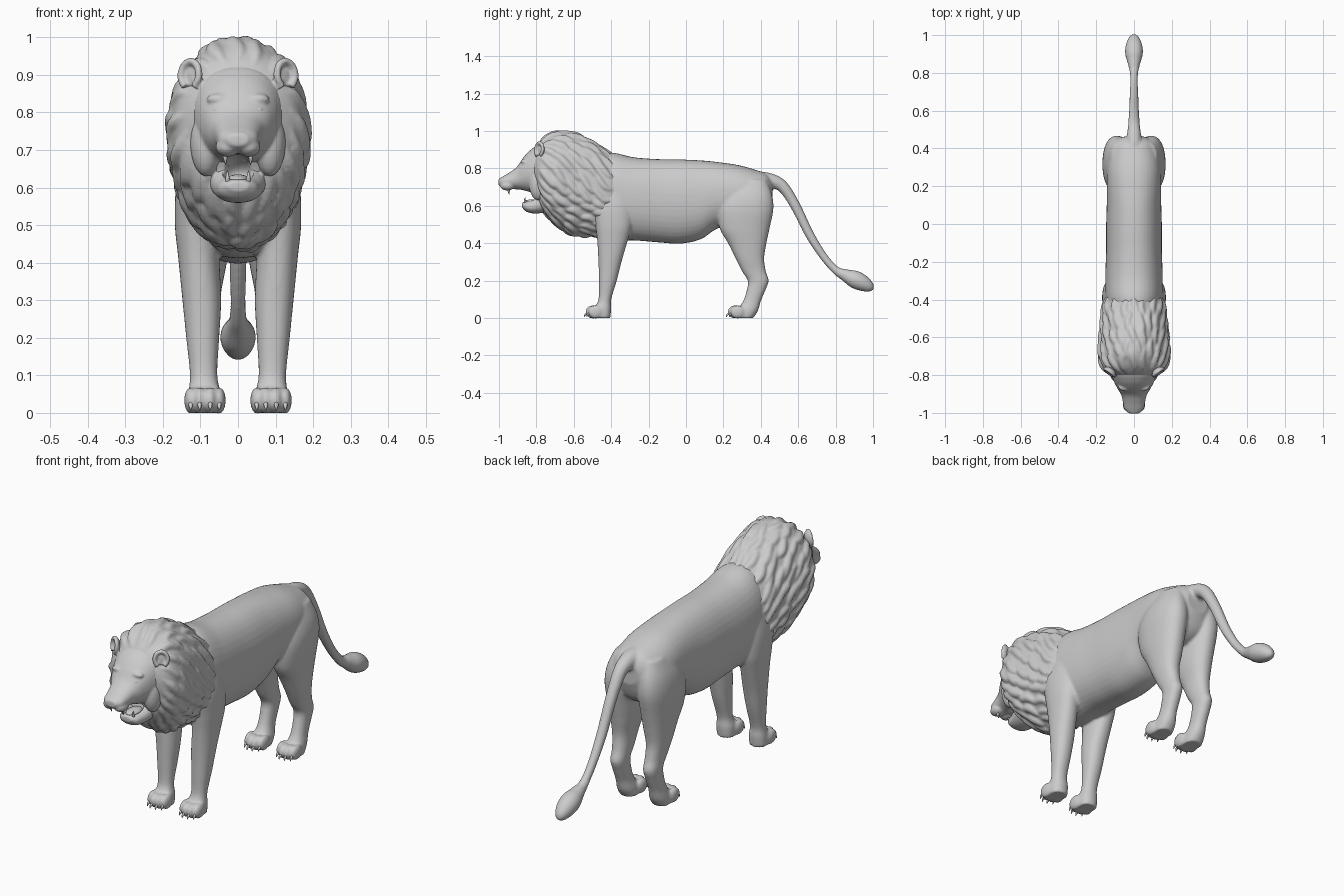
import bpy, bmesh, math, random
from mathutils import Vector, Matrix

if "Cube" in bpy.data.objects:
    bpy.data.objects.remove(bpy.data.objects["Cube"])

random.seed(4)


def resample(keys, k=6):
    """Catmull-Rom through rows of numbers."""
    rows = [Vector(r) for r in keys]
    pts = [rows[0]] + rows + [rows[-1]]
    out = []
    for i in range(1, len(pts) - 2):
        a, b, c, d = pts[i - 1:i + 3]
        for j in range(k):
            t = j / k
            out.append(0.5 * (2 * b + (c - a) * t + (2 * a - 5 * b + 4 * c - d) * t * t
                              + (3 * b - a - 3 * c + d) * t ** 3))
    return out + [rows[-1]]


def skin(bm, rings):
    vs = [[bm.verts.new(p) for p in r] for r in rings]
    n = len(vs[0])
    for a, b in zip(vs, vs[1:]):
        for i in range(n):
            bm.faces.new((a[i], a[(i + 1) % n], b[(i + 1) % n], b[i]))
    bm.faces.new(vs[0][::-1])
    bm.faces.new(vs[-1])


def oval(a0, a1, b0, b1, n=40, e=0.9):
    """Slightly squared oval filling a box."""
    out = []
    for i in range(n):
        t = 2 * math.pi * i / n
        c, s = math.cos(t), math.sin(t)
        out.append(((a0 + a1) / 2 + (a1 - a0) / 2 * math.copysign(abs(c) ** e, c),
                    (b0 + b1) / 2 + (b1 - b0) / 2 * math.copysign(abs(s) ** e, s)))
    return out


def loft_y(bm, keys, e=0.9):   # rows: y, half width, z low, z high
    skin(bm, [[(x, y, z) for x, z in oval(-w, w, lo, hi, e=e)] for y, w, lo, hi in resample(keys)])


def loft_z(bm, keys, s):       # rows: z, x in, x out, y front, y back
    skin(bm, [[(s * x, y, z) for x, y in oval(a, b, f, r)] for z, a, b, f, r in resample(keys)])


def tube(bm, keys, k=5, n=12):  # rows: x, y, z, radius
    rows = resample(keys, k)
    rings = []
    for i, r in enumerate(rows):
        d = (rows[min(i + 1, len(rows) - 1)] - rows[max(i - 1, 0)]).to_3d().normalized()
        u = d.cross(Vector((1, 0, 0)) if abs(d.x) < 0.8 else Vector((0, 0, 1))).normalized()
        v = d.cross(u)
        rings.append([r.to_3d() + r[3] * (u * math.cos(2 * math.pi * j / n) + v * math.sin(2 * math.pi * j / n))
                      for j in range(n)])
    skin(bm, rings)


def ball(bm, loc, scale, rot=None):
    bmesh.ops.create_uvsphere(bm, u_segments=24, v_segments=14, radius=1,
                              matrix=Matrix.LocRotScale(Vector(loc), rot, Vector(scale)))


def finish(bm, name, voxel=0, smooth=0):
    bmesh.ops.recalc_face_normals(bm, faces=bm.faces)
    for f in bm.faces:
        f.smooth = True
    me = bpy.data.meshes.new(name)
    bm.to_mesh(me)
    bm.free()
    ob = bpy.data.objects.new(name, me)
    bpy.context.collection.objects.link(ob)
    if voxel:
        m = ob.modifiers.new("fuse", 'REMESH')
        m.mode, m.voxel_size, m.use_smooth_shade = 'VOXEL', voxel, True
        m = ob.modifiers.new("soften", 'SMOOTH')
        m.factor, m.iterations = 0.5, smooth
    return ob


# Body, legs, paws and tail fused into one skin
FRONT_LEG = [(.72, .06, .14, -.46, -.32), (.6, .05, .165, -.5, -.29), (.5, .05, .168, -.485, -.29),
             (.42, .05, .16, -.475, -.31), (.3, .045, .148, -.468, -.345), (.2, .05, .138, -.466, -.37),
             (.1, .055, .128, -.468, -.4), (.05, .045, .133, -.49, -.4), (0, .045, .133, -.49, -.405)]
HIND_LEG = [(.74, .03, .12, .25, .43), (.66, .02, .155, .2, .46), (.58, .015, .167, .17, .467),
            (.48, .02, .16, .18, .447), (.4, .03, .15, .225, .43), (.32, .045, .14, .265, .418),
            (.25, .05, .13, .3, .427), (.2, .053, .127, .33, .442), (.15, .055, .125, .325, .425),
            (.09, .055, .125, .305, .4), (.04, .045, .132, .27, .385), (0, .045, .132, .26, .36)]
body = bmesh.new()
loft_y(body, [(-.55, .08, .5, .8), (-.48, .13, .43, .86), (-.4, .15, .412, .885), (-.28, .152, .415, .86),
              (-.15, .148, .405, .85), (-.03, .148, .398, .848), (.08, .145, .422, .843), (.17, .143, .48, .834),
              (.28, .145, .5, .818), (.37, .135, .5, .793), (.43, .11, .54, .77), (.462, .06, .62, .73)])
claws = bmesh.new()
for s in (-1, 1):
    for leg, front in ((FRONT_LEG, -.54), (HIND_LEG, .22)):
        loft_z(body, leg, s)
        for dx, back in ((-.038, .014), (-.014, 0), (.014, 0), (.038, .014)):
            x, y = s * (.088 + dx), front + back
            ball(body, (x, y + .042, .033), (.0175, .04, .036))
            tube(claws, [(x, y + .012, .026, .006), (x, y + .001, .018, .005), (x, y - .004, .006, .001)], 3, 8)
tube(body, [(0, .36, .74, .045), (0, .44, .735, .042), (0, .515, .705, .032), (0, .585, .6, .027),
            (0, .662, .445, .024), (0, .735, .33, .021), (0, .8, .257, .022), (0, .85, .23, .033),
            (0, .9, .208, .047), (0, .945, .187, .044), (0, .985, .165, .028), (0, 1.003, .156, .008)], n=20)
finish(body, "body_legs_and_tail", .007, 5)
finish(claws, "claws")

# Mane: a full ruff with rows of swept locks
MANE = [(-.37, .145, .46, .865), (-.42, .16, .435, .89), (-.5, .168, .435, .945), (-.6, .176, .445, .988),
        (-.68, .182, .485, 1.0), (-.74, .174, .55, .978), (-.785, .15, .625, .94), (-.82, .1, .70, .89)]
mane_rows = resample(MANE, 12)
mane = bmesh.new()
loft_y(mane, MANE, 1)


def on_mane(y, a, k):
    _, w, lo, hi = min(mane_rows, key=lambda r: abs(r[0] - y))
    return (k * w * math.sin(a), y, (lo + hi) / 2 + k * (hi - lo) / 2 * math.cos(a))


for row, y0 in enumerate((-.79, -.73, -.66, -.59, -.52)):
    for i in range(22):
        a0 = 2 * math.pi * (i + .5 * (row % 2) + random.uniform(-.2, .2)) / 22
        size, length = random.uniform(.019, .025), random.uniform(.13, .17)
        keys = []
        for t, r in ((0, .3), (.25, .9), (.55, 1), (.8, .7), (1, .2)):
            a = a0 + .35 * t * math.sin(a0) + .06 * math.sin(6 * t + i)
            keys.append((*on_mane(y0 + length * t - .05 * t * (1 - math.cos(a0)) / 2, a, .935 + .035 * t), size * r))
        tube(mane, keys, 3, 10)
mane_ob = finish(mane, "mane", .006, 3)

# Head: skull, muzzle, open jaw, cheeks, brows and ears
head = bmesh.new()
loft_y(head, [(-.7, .11, .66, .9), (-.78, .122, .66, .925), (-.83, .108, .668, .9), (-.87, .088, .68, .858),
              (-.905, .068, .688, .808), (-.945, .058, .69, .778), (-.98, .05, .696, .757), (-1.003, .026, .712, .743)])
loft_y(head, [(-.7, .09, .58, .72), (-.77, .075, .562, .67), (-.82, .06, .56, .637), (-.855, .05, .57, .625),
              (-.877, .028, .592, .617)])
ball(head, (0, -.984, .733), (.034, .02, .016))
for s in (-1, 1):
    ball(head, (s * .028, -.955, .708), (.032, .04, .026))
    ball(head, (s * .085, -.79, .72), (.042, .05, .09))
    ball(head, (s * .05, -.862, .835), (.034, .022, .016))
    n = Vector((s * .6, -.8, .1)).normalized()
    q = n.to_track_quat('Z', 'Y')
    c = Vector((s * .128, -.785, .9))
    ball(head, c - n * .012, (.03, .036, .01), q)
    rim = [c + q @ Vector((.03 * math.cos(t), .037 * math.sin(t), 0))
           for t in [math.radians(d) for d in range(-60, 241, 50)]]
    tube(head, [(*p, .01) for p in rim], 4, 10)
head_ob = finish(head, "head", .005, 3)

# Mouth hollow
cut = bmesh.new()
ball(cut, (0, -.845, .652), (.048, .085, .036), Matrix.Rotation(-.25, 3, 'X').to_quaternion())
cutter = finish(cut, "mouth_cutter")
cutter.hide_render = True
cutter.hide_set(True)
for ob in (head_ob, mane_ob):
    m = ob.modifiers.new("mouth", 'BOOLEAN')
    m.operation, m.solver, m.object = 'DIFFERENCE', 'EXACT', cutter

# Tongue, teeth and eyes
tongue = bmesh.new()
ball(tongue, (0, -.815, .622), (.03, .05, .013))
finish(tongue, "tongue")
teeth = bmesh.new()
eyes = bmesh.new()
for s in (-1, 1):
    tube(teeth, [(s * .034, -.945, .7, .008), (s * .034, -.948, .68, .006), (s * .033, -.944, .66, .001)], 3, 8)
    tube(teeth, [(s * .027, -.855, .61, .007), (s * .028, -.862, .63, .005), (s * .028, -.86, .645, .001)], 3, 8)
    ball(eyes, (s * .054, -.878, .806), (.014, .013, .01))
finish(teeth, "teeth")
finish(eyes, "eyes")
